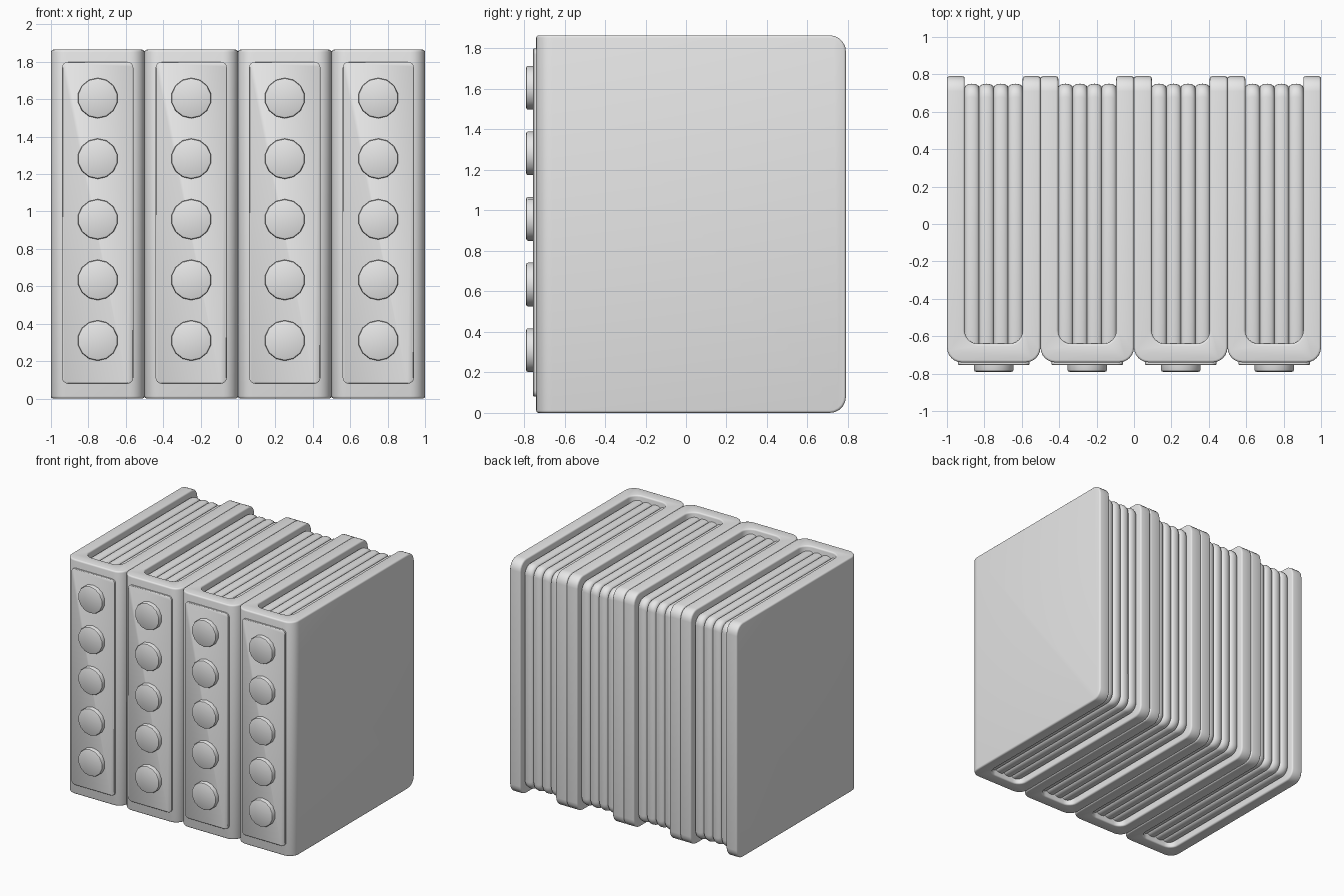
import bpy
import bmesh
import math
from mathutils import Vector

if "Cube" in bpy.data.objects:
    bpy.data.objects.remove(bpy.data.objects["Cube"])

HEIGHT = 1.865
BACK = 0.79
FRONT = -0.74

grey = bpy.data.materials.new("plain grey")
grey.use_nodes = True
grey.diffuse_color = (0.8, 0.8, 0.8, 1)
grey.node_tree.nodes["Principled BSDF"].inputs["Base Color"].default_value = (0.8, 0.8, 0.8, 1)
parts = []


def rounded(corners, steps=6):
    """Outline of right-angled corners (a, b, radius) with filleted turns."""
    out = []
    for i, (a, b, r) in enumerate(corners):
        p = Vector((a, b))
        if r == 0:
            out.append(p)
            continue
        u = (Vector(corners[i - 1][:2]) - p).normalized()
        v = (Vector(corners[(i + 1) % len(corners)][:2]) - p).normalized()
        for k in range(steps + 1):
            t = math.pi / 2 * k / steps
            out.append(p + r * (u + v) - r * (math.cos(t) * v + math.sin(t) * u))
    return out


def rectangle(a0, a1, b0, b1, r0, r1):
    return rounded([(a0, b0, r0), (a1, b0, r1), (a1, b1, r1), (a0, b1, r0)])


def loft(rings):
    """Capped solid through rings with equal point counts."""
    bm = bmesh.new()
    loops = [[bm.verts.new(p) for p in ring] for ring in rings]
    for low, high in zip(loops, loops[1:]):
        for i in range(len(low)):
            bm.faces.new((low[i - 1], low[i], high[i], high[i - 1]))
    bm.faces.new(loops[0])
    bm.faces.new(loops[-1])
    bmesh.ops.recalc_face_normals(bm, faces=bm.faces)
    return bm


def finish(bm, name):
    mesh = bpy.data.meshes.new(name)
    bm.to_mesh(mesh)
    bm.free()
    mesh.materials.append(grey)
    obj = bpy.data.objects.new(name, mesh)
    bpy.context.collection.objects.link(obj)
    parts.append(obj)


def cover(cx):
    # U-shaped jacket, open at the back
    o, i = 0.25, 0.155
    shape = rounded([(cx - o, FRONT, 0.08), (cx + o, FRONT, 0.08), (cx + o, BACK, 0),
                     (cx + i, BACK, 0), (cx + i, -0.64, 0.07), (cx - i, -0.64, 0.07),
                     (cx - i, BACK, 0), (cx - o, BACK, 0)])
    bm = loft([[(p.x, p.y, z) for p in shape] for z in (0, HEIGHT)])
    # round the rear top and bottom corners, then soften the sharp rims
    rear = [e for e in bm.edges if all(v.co.y > BACK - 0.01 for v in e.verts)
            and abs(e.verts[0].co.x - e.verts[1].co.x) > 0.05]
    bmesh.ops.bevel(bm, geom=rear, offset=0.08, segments=5, profile=0.5, affect='EDGES')
    rims = [e for e in bm.edges if e.calc_face_angle(0) > 0.6]
    bmesh.ops.bevel(bm, geom=rims, offset=0.012, segments=3, profile=0.5, affect='EDGES')
    finish(bm, "cover")


def page_block(cx, half):
    # one bundle of pages with a bulging edge
    rings = []
    for k in range(9):
        t = -math.pi / 2 + math.pi * k / 8
        d = 0.02 * (1 - math.cos(t))
        shape = rectangle(-0.68, 0.75 - d, 0.04 + d, HEIGHT - 0.04 - d, 0.02, 0.07)
        rings.append([(cx + half * math.sin(t), p.x, p.y) for p in shape])
    finish(loft(rings), "page_block")


def label(cx):
    # thin raised plate on the spine
    rings = []
    for y, d in ((FRONT + 0.01, 0), (FRONT - 0.011, 0), (FRONT - 0.015, 0.004)):
        shape = rectangle(cx - 0.19 + d, cx + 0.19 - d, 0.08 + d, 1.80 - d, 0.03, 0.03)
        rings.append([(p.x, y, p.y) for p in shape])
    finish(loft(rings), "spine_plate")


def stud(cx, cz):
    # round button with a softened rim
    rings = []
    for y, r in ((FRONT, 0.108), (-0.780, 0.108), (-0.787, 0.105), (-0.79, 0.098)):
        angles = [2 * math.pi * (k + 0.5) / 14 for k in range(14)]
        rings.append([(cx + r * math.cos(a), y, cz + r * math.sin(a)) for a in angles])
    finish(loft(rings), "spine_stud")


# row of four identical books
for n in range(4):
    x = -0.75 + 0.5 * n
    cover(x)
    for j in range(4):
        page_block(x + (j - 1.5) * 0.0775, 0.03875)
    label(x)
    for j in range(5):
        stud(x, 0.31 + 0.324 * j)

# smooth shading with crisp edges
bpy.ops.object.select_all(action='DESELECT')
for obj in parts:
    obj.select_set(True)
bpy.context.view_layer.objects.active = parts[0]
bpy.ops.object.shade_smooth_by_angle(angle=math.radians(40))
